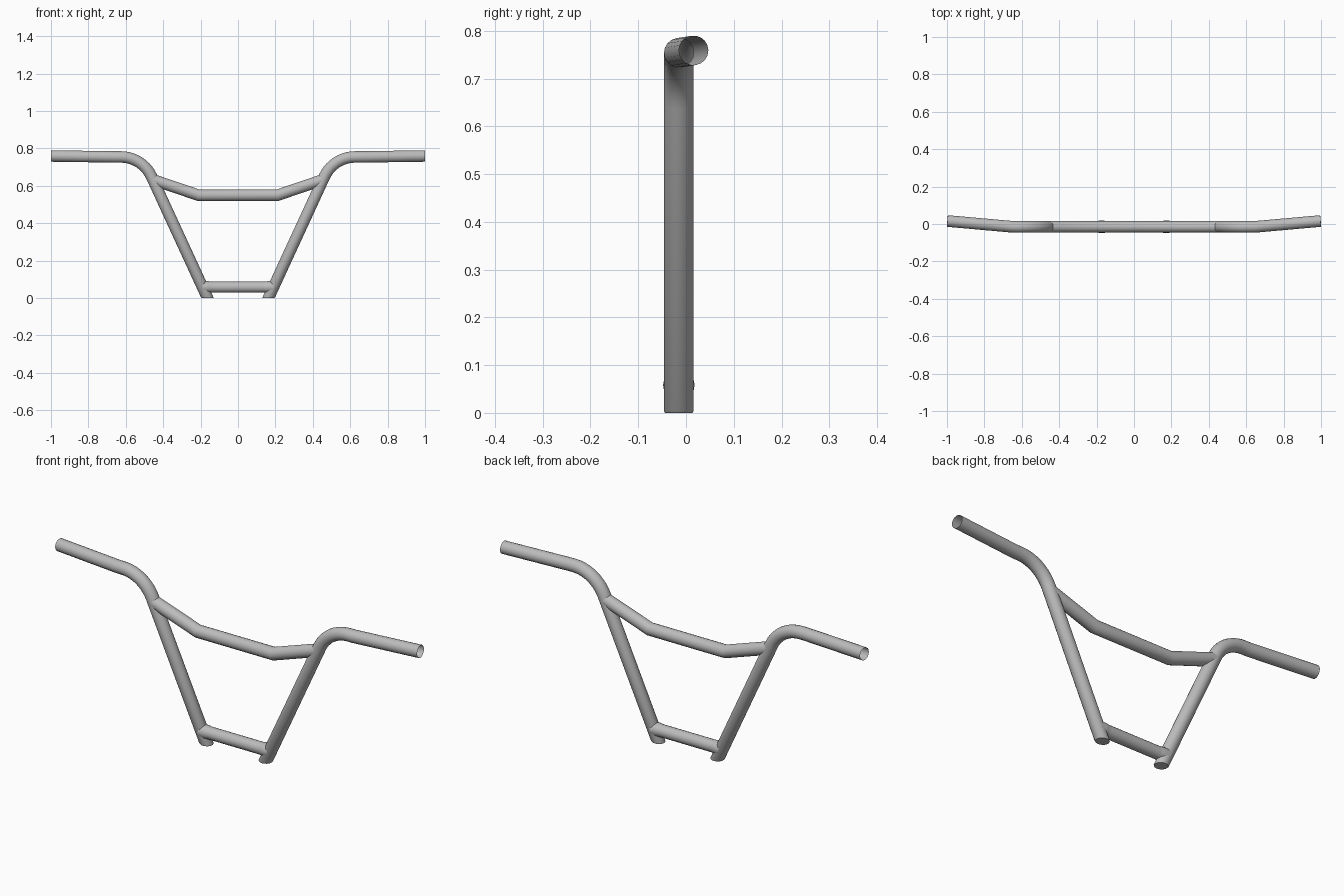
import bpy, bmesh, math
from mathutils import Vector

cube = bpy.data.objects.get("Cube")
if cube:
    bpy.data.objects.remove(cube, do_unlink=True)

SIDES = 18
R = 0.031          # tube radius
Y = -0.015         # plane of the frame
UP = Vector((0, 0, 1))

steel = bpy.data.materials.new("grey steel")
steel.use_nodes = True
colour = (0.5, 0.5, 0.5, 1)
steel.diffuse_color = colour
steel.node_tree.nodes["Principled BSDF"].inputs["Base Color"].default_value = colour


def tube(name, path, radii=None, flat_start=0, cap_start=False):
    """Sweep a circle along a path with mitred joints; flat_start rings are cut level."""
    pts = [Vector(p) for p in path]
    radii = radii or [R] * len(pts)
    bm = bmesh.new()
    rings = []
    for i, p in enumerate(pts):
        d_out = (pts[min(i + 1, len(pts) - 1)] - pts[min(i, len(pts) - 2)]).normalized()
        d = (p - pts[i - 1]).normalized() if i else d_out
        normal = UP if i < flat_start else (d + d_out).normalized()
        a = Vector((0, 1, 0))
        a = (a - d * d.dot(a)).normalized()
        b = d.cross(a)
        ring = []
        for k in range(SIDES):
            t = math.tau * k / SIDES
            v = (a * math.cos(t) + b * math.sin(t)) * radii[i]
            v -= d * (v.dot(normal) / d.dot(normal))
            ring.append(bm.verts.new(p + v))
        rings.append(ring)
    for r0, r1 in zip(rings, rings[1:]):
        for k in range(SIDES):
            j = (k + 1) % SIDES
            bm.faces.new((r0[k], r0[j], r1[j], r1[k]))
    if cap_start:
        bm.faces.new(rings[0][::-1])
    mesh = bpy.data.meshes.new(name)
    bm.to_mesh(mesh)
    bm.free()
    mesh.materials.append(steel)
    obj = bpy.data.objects.new(name, mesh)
    bpy.context.collection.objects.link(obj)
    bpy.ops.object.select_all(action='DESELECT')
    obj.select_set(True)
    bpy.context.view_layer.objects.active = obj
    bpy.ops.object.shade_smooth_by_angle(angle=math.radians(40))
    return obj


# Leg line, and the bend that turns it level into the grip
SLOPE, FOOT_X, GRIP_Z, BEND = 0.461, 0.163, 0.754, 0.18
leg_x = lambda z: FOOT_X + SLOPE * z
turn = math.atan2(1, SLOPE)
tangent = BEND * math.tan(turn / 2)
end_x = leg_x(GRIP_Z) + tangent

# Leg, bend and open grip on each side
for side, s in (("left", 1), ("right", -1)):
    path = [(s * leg_x(z), Y, z) for z in (0, 0.004)]
    for i in range(11):
        t = turn * (1 - i / 10)
        path.append((s * (end_x - BEND * math.sin(t)), Y,
                     GRIP_Z - BEND * (1 - math.cos(t))))
    path += [(s * 0.65, Y, GRIP_Z), (s * 0.998, 0.016, 0.759)]
    tube(side + "_leg_and_grip", path, [R * 0.93] + [R] * (len(path) - 1), 2, True)

# Lower crossbar, flaring into weld fillets where it meets the legs
BAR_Z = 0.058
half = [(0.19, 0.037), (0.168, 0.036), (0.158, 0.0325), (0.148, 0.0305), (0.135, 0.03)]
stations = half + [(-x, r) for x, r in reversed(half)]
tube("lower_crossbar", [(x, Y, BAR_Z) for x, r in stations],
     [min(r, R + 0.002) for x, r in stations])

# Upper crossbar, kinked up towards the legs
tube("upper_crossbar", [(-0.455, Y, 0.632), (-0.21, Y, 0.549),
                        (0.21, Y, 0.549), (0.455, Y, 0.632)])
